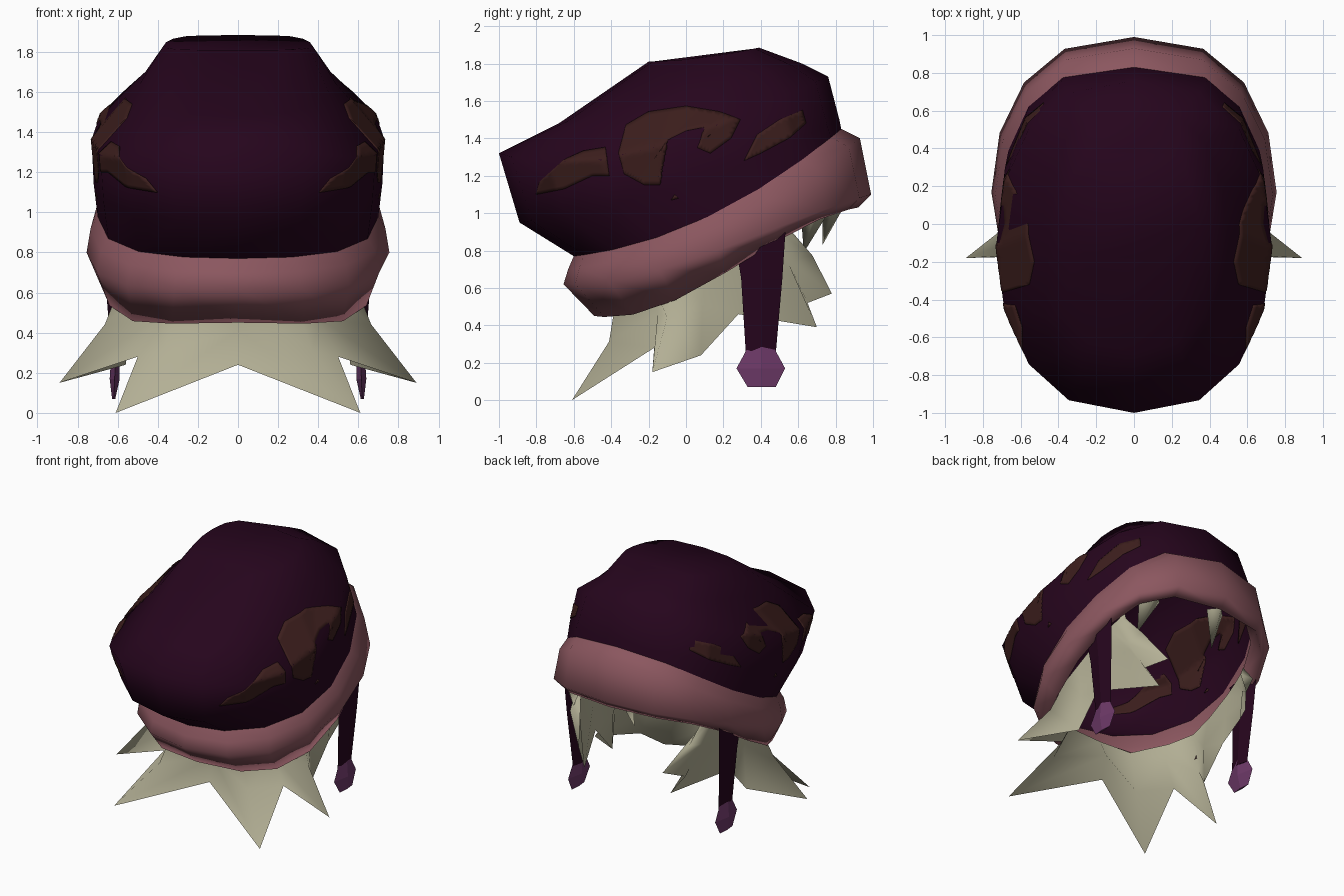
import bpy, bmesh
from math import sin, cos, pi
from mathutils import Vector
from mathutils.bvhtree import BVHTree

cube = bpy.data.objects.get("Cube")
if cube:
    bpy.data.objects.remove(cube, do_unlink=True)


def material(name, colour):
    mat = bpy.data.materials.new(name)
    mat.use_nodes = True
    mat.diffuse_color = (*colour, 1)
    bsdf = mat.node_tree.nodes["Principled BSDF"]
    bsdf.inputs["Base Color"].default_value = (*colour, 1)
    bsdf.inputs["Roughness"].default_value = 0.9
    return mat


PLUM = material("dark plum cloth", (.019, .0015, .012))
PINK = material("dusty pink band", (.26, .095, .115))
STRAW = material("pale straw hair", (.45, .43, .3))
VIOLET = material("violet knob", (.15, .04, .135))
BROWN = material("brown patch", (.045, .013, .012))


def finish(name, bm, mat, smooth=True, mirror=False):
    """Turn a bmesh into a coloured object, mirrored left to right if asked."""
    bmesh.ops.recalc_face_normals(bm, faces=bm.faces)
    for face in bm.faces:
        face.smooth = smooth
    mesh = bpy.data.meshes.new(name)
    bm.to_mesh(mesh)
    mesh.materials.append(mat)
    obj = bpy.data.objects.new(name, mesh)
    bpy.context.collection.objects.link(obj)
    if mirror:
        obj.modifiers.new("mirror", 'MIRROR').use_axis[0] = True
    return obj


def loft(rows, closed=True, caps=()):
    """Join rows of points with quads; caps lists the rows to fill."""
    bm = bmesh.new()
    grid = [[bm.verts.new(p) for p in row] for row in rows]
    count = len(rows[0])
    for low, high in zip(grid, grid[1:]):
        for i in range(count if closed else count - 1):
            j = (i + 1) % count
            bm.faces.new((low[i], low[j], high[j], high[i]))
    for c in caps:
        bm.faces.new(grid[c])
    return bm


def ring(front, back, width, sag, lean=0, front_power=.9, back_power=.65, sides=16):
    """Tilted oval from front to back, sagging at the sides; lean lifts the rear."""
    points = []
    for i in range(sides):
        a = 2 * pi * i / sides
        s, k = sin(a), (1 - cos(a)) / 2
        power = front_power if k < .5 else back_power
        x = width * abs(s) ** power * (1 if s > 0 else -1)
        y, z = Vector(front).lerp(Vector(back), k)
        points.append((x, y, z + (sag + lean * (k - .5)) * s * s))
    return points


# Crown of the hat
base = ring((-.6, .77), (.83, 1.45), .70, -.13, front_power=1)
crown_bm = loft([
    base,
    ring((-.89, .95), (.82, 1.5), .72, -.08),
    ring((-1, 1.32), (.76, 1.73), .73, -.16, .15, front_power=.78, back_power=.78),
    ring((-.68, 1.48), (.62, 1.8), .49, 0, front_power=.8, back_power=.75),
    ring((-.2, 1.81), (.39, 1.885), .37, -.015, front_power=.5, back_power=.4),
], caps=[-1])
crown_tree = BVHTree.FromBMesh(crown_bm)
finish("crown", crown_bm, PLUM)

# Rolled band around the opening
finish("band", loft([
    base,
    ring((-.63, .7), (.93, 1.4), .735, -.13, back_power=.75),
    ring((-.655, .62), (.99, 1.1), .755, -.06, .12, back_power=.75),
    ring((-.49, .45), (.92, 1.03), .68, -.056, .28, front_power=.75),
    ring((-.44, .6), (.82, 1.14), .64, -.056, .28, front_power=.75),
]), PINK)


# Brown patches, outlined from the side and laid onto the crown
def patch(name, outline):
    bm = bmesh.new()
    bm.faces.new([bm.verts.new((2, y, z)) for y, z in outline])
    bmesh.ops.triangulate(bm, faces=bm.faces)
    for _ in range(5):
        long_edges = [e for e in bm.edges if e.calc_length() > .03]
        bmesh.ops.subdivide_edges(bm, edges=long_edges, cuts=1)
        bmesh.ops.triangulate(bm, faces=bm.faces)
    for v in bm.verts:
        hit = crown_tree.ray_cast(v.co, Vector((-1, 0, 0)))[0]
        if hit and hit.x > 0:
            v.co = hit
    stray = [v for v in bm.verts if v.co.x > 1]
    bmesh.ops.delete(bm, geom=stray, context='VERTS')
    obj = finish(name, bm, BROWN, mirror=True)
    plate = obj.modifiers.new("plate", 'SOLIDIFY')
    plate.thickness, plate.offset = .0095, 0


patch("front_patch", [(-.8, 1.1), (-.78, 1.17), (-.66, 1.28), (-.55, 1.33),
                      (-.43, 1.35), (-.41, 1.2), (-.5, 1.2), (-.65, 1.13)])
patch("middle_patch", [(-.22, 1.15), (-.33, 1.21), (-.36, 1.32), (-.32, 1.47),
                       (-.2, 1.54), (0, 1.57), (.18, 1.54), (.29, 1.5),
                       (.24, 1.4), (.13, 1.32), (.06, 1.35), (.13, 1.42),
                       (.1, 1.46), (0, 1.44), (-.1, 1.39), (-.17, 1.29),
                       (-.13, 1.2), (-.14, 1.15)])
patch("rear_patch", [(.31, 1.28), (.38, 1.42), (.5, 1.5), (.62, 1.55),
                     (.64, 1.48), (.55, 1.4), (.4, 1.32)])
patch("small_patch", [(-.08, 1.07), (-.06, 1.1), (-.04, 1.08)])

# Hair under the band: each column runs from a root to a tip or a notch,
# and the middle of a column is drawn inwards so the lock flares
columns = [
    ((0, -.36, .55), (0, -.34, .24), .84),
    ((.28, -.37, .57), (.61, -.61, 0), .86),
    ((.46, -.18, .62), (.5, -.17, .28), .86),
    ((.57, -.05, .68), (.89, -.18, .15), .93),
    ((.58, .1, .74), (.56, .08, .24), .96),
    ((.58, .3, .84), (.56, .28, .46), 1),
    ((.57, .4, .89), (.36, .7, .39), 1.08),
    ((.56, .46, .92), (.45, .65, .52), 1),
    ((.55, .5, .94), (.35, .78, .57), 1.08),
    ((.54, .54, .98), (.5, .54, .87), 1),
]
roots, middles, ends = [], [], []
for root, end, flare in columns:
    mid = Vector(root).lerp(Vector(end), .45)
    mid.x *= flare
    mid.y *= flare
    roots.append(root)
    middles.append(mid)
    ends.append(end)
finish("hair", loft([roots, middles, ends], closed=False), STRAW, mirror=True)


# Small tufts hanging at the back
def tuft(name, root, tip, radius):
    root = Vector(root)
    bm = bmesh.new()
    corners = [bm.verts.new(root + Vector((radius * cos(a), radius * sin(a), 0)))
               for a in (0, pi / 2, pi, 3 * pi / 2)]
    point = bm.verts.new(tip)
    for i in range(4):
        bm.faces.new((corners[i - 1], corners[i], point))
    finish(name, bm, STRAW)


tuft("left_tuft", (.45, .7, 1.05), (.5, .63, .79), .09)
tuft("back_tuft", (-.05, .8, 1.08), (-.08, .73, .83), .07)


# Hanging straps and their knobs, as flat diamond sections
def diamond(x, y, z, half, thick):
    return [(x + thick, y, z), (x, y + half, z),
            (x - thick, y, z), (x, y - half, z)]


finish("strap", loft([
    diamond(.65, .39, .95, .145, .025),
    diamond(.635, .405, .65, .11, .025),
    diamond(.61, .4, .25, .08, .02),
], caps=[0, -1]), PLUM, smooth=False, mirror=True)
finish("knob", loft([
    diamond(.612, .4, .29, .065, .02),
    diamond(.615, .4, .17, .13, .025),
    diamond(.62, .405, .07, .075, .008),
], caps=[0, -1]), VIOLET, smooth=False, mirror=True)
